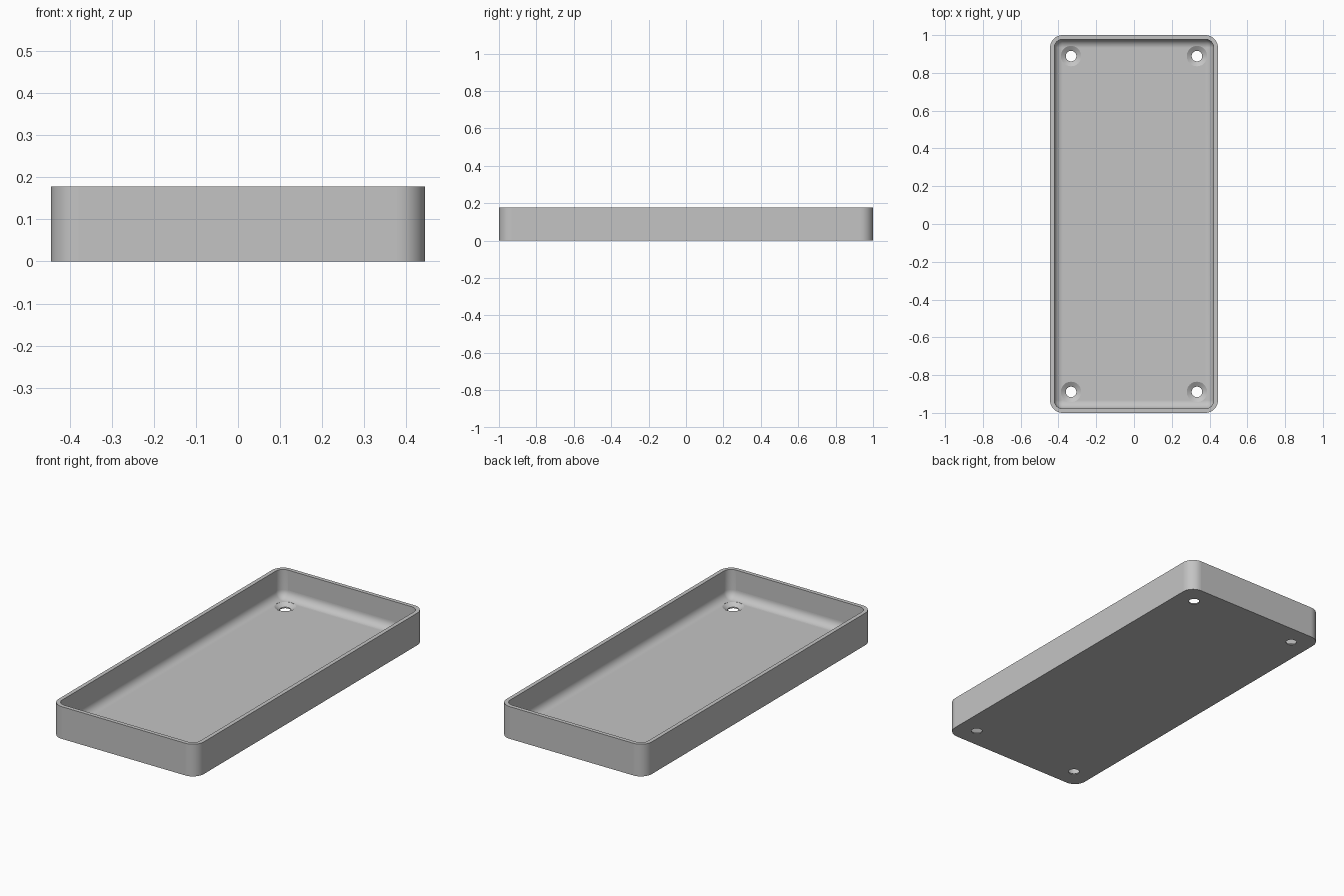
import bpy, bmesh, math

cube = bpy.data.objects.get("Cube")
if cube:
    bpy.data.objects.remove(cube, do_unlink=True)

HALF_X, HALF_Y, HEIGHT = 0.4444, 1.0, 0.178
WALL, CORNER, FILLET = 0.0222, 0.0667, 0.0444
HOLE_X, HOLE_Y = 0.3333, 0.8889
CORNER_STEPS, FILLET_STEPS = 12, 10

grey = bpy.data.materials.new("light_grey")
grey.use_nodes = True
colour = (0.55, 0.55, 0.55, 1)
grey.diffuse_color = colour
grey.node_tree.nodes["Principled BSDF"].inputs["Base Color"].default_value = colour


def make_object(name, bm):
    bmesh.ops.remove_doubles(bm, verts=bm.verts, dist=1e-5)
    bmesh.ops.recalc_face_normals(bm, faces=bm.faces)
    mesh = bpy.data.meshes.new(name)
    bm.to_mesh(mesh)
    bm.free()
    mesh.materials.append(grey)
    obj = bpy.data.objects.new(name, mesh)
    bpy.context.collection.objects.link(obj)
    return obj


def rounded_ring(bm, inset, z):
    """Rounded rectangle of vertices, inset from the outer outline."""
    radius = max(CORNER - inset, 0)
    verts = []
    for quarter, (sx, sy) in enumerate([(1, 1), (-1, 1), (-1, -1), (1, -1)]):
        for i in range(CORNER_STEPS + 1):
            a = (quarter + i / CORNER_STEPS) * math.pi / 2
            verts.append(bm.verts.new((sx * (HALF_X - CORNER) + radius * math.cos(a),
                                       sy * (HALF_Y - CORNER) + radius * math.sin(a), z)))
    return verts


def circle_ring(bm, x, y, radius, z, sides=40):
    return [bm.verts.new((x + radius * math.cos(2 * math.pi * i / sides),
                          y + radius * math.sin(2 * math.pi * i / sides), z))
            for i in range(sides)]


def skin(bm, rings):
    """Join rings in order and close both ends."""
    for a, b in zip(rings, rings[1:]):
        for i in range(len(a)):
            j = (i + 1) % len(a)
            bm.faces.new((a[i], a[j], b[j], b[i]))
    bm.faces.new(rings[0])
    bm.faces.new(rings[-1])


# Tray shell: outside wall, rim, inside wall, fillet down to the floor
bm = bmesh.new()
profile = [(0, 0), (0, HEIGHT), (WALL, HEIGHT)]
for i in range(FILLET_STEPS + 1):
    a = i / FILLET_STEPS * math.pi / 2
    profile.append((WALL + FILLET * (1 - math.cos(a)),
                    WALL + FILLET * (1 - math.sin(a))))
# The innermost ring keeps square corners, so its doubles are merged
skin(bm, [rounded_ring(bm, inset, z) for inset, z in profile])
tray = make_object("tray", bm)

# Countersunk screw holes in the four corners
bm = bmesh.new()
hole_profile = [(0.028, -0.02), (0.028, 0.006), (0.054, WALL), (0.054, 0.05)]
for sx in (-1, 1):
    for sy in (-1, 1):
        skin(bm, [circle_ring(bm, sx * HOLE_X, sy * HOLE_Y, r, z) for r, z in hole_profile])
cutter = make_object("screw_hole_cutter", bm)
cutter.hide_render = True

bpy.context.view_layer.objects.active = tray
tray.select_set(True)
cut = tray.modifiers.new("screw_holes", 'BOOLEAN')
cut.operation = 'DIFFERENCE'
cut.solver = 'EXACT'
cut.object = cutter
bpy.ops.object.modifier_apply(modifier=cut.name)
bpy.data.objects.remove(cutter, do_unlink=True)

# Smooth the rounded parts, keep the floor and large walls flat
bpy.ops.object.shade_smooth_by_angle(angle=math.radians(30))
for face in tray.data.polygons:
    if abs(face.normal.z) > 0.9999 or face.area > 0.08:
        face.use_smooth = False
